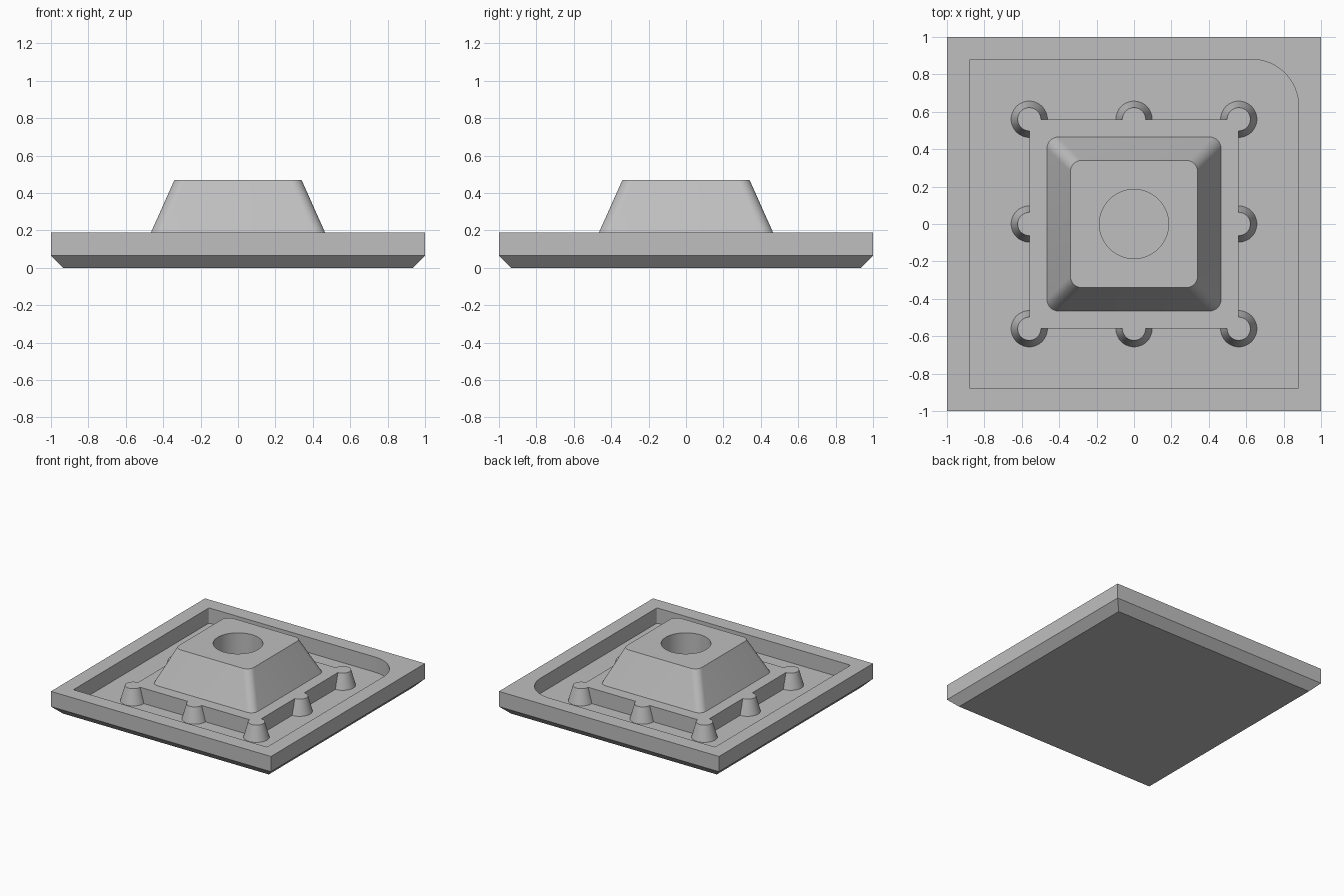
import bpy, bmesh, math

if "Cube" in bpy.data.objects:
    bpy.data.objects.remove(bpy.data.objects["Cube"], do_unlink=True)

FLOOR, RIM, TOP = 0.065, 0.19, 0.47

grey = bpy.data.materials.new("plain grey")
grey.use_nodes = True
colour = (0.52, 0.52, 0.52, 1)
grey.diffuse_color = colour
grey.node_tree.nodes["Principled BSDF"].inputs["Base Color"].default_value = colour


def rounded_square(half, radii, steps=8):
    """Outline from the back left (+x +y) corner, anticlockwise; radius 0 is sharp."""
    points = []
    for i, r in enumerate(radii):
        middle = math.pi / 4 + i * math.pi / 2
        cx = math.copysign(half - r, math.cos(middle))
        cy = math.copysign(half - r, math.sin(middle))
        for k in range(steps + 1 if r else 1):
            a = i * math.pi / 2 + k / steps * math.pi / 2
            points.append((cx + r * math.cos(a), cy + r * math.sin(a)))
    return points


def circle(radius, cx=0, cy=0, steps=48):
    angles = [2 * math.pi * k / steps for k in range(steps)]
    return [(cx + radius * math.cos(a), cy + radius * math.sin(a)) for a in angles]


def loft(name, sections):
    """Closed solid through (outline, height) sections."""
    bm = bmesh.new()
    rings = [[bm.verts.new((x, y, z)) for x, y in outline] for outline, z in sections]
    bm.faces.new(rings[0][::-1])
    bm.faces.new(rings[-1])
    for low, high in zip(rings, rings[1:]):
        for i in range(len(low)):
            j = (i + 1) % len(low)
            bm.faces.new((low[i], low[j], high[j], high[i]))
    mesh = bpy.data.meshes.new(name)
    bm.to_mesh(mesh)
    bm.free()
    mesh.materials.append(grey)
    obj = bpy.data.objects.new(name, mesh)
    bpy.context.collection.objects.link(obj)
    return obj


def select(obj):
    bpy.ops.object.select_all(action='DESELECT')
    obj.select_set(True)
    bpy.context.view_layer.objects.active = obj


def combine(obj, other, operation):
    mod = obj.modifiers.new("cut", 'BOOLEAN')
    mod.operation, mod.solver, mod.object = operation, 'EXACT', other
    select(obj)
    bpy.ops.object.modifier_apply(modifier=mod.name)
    bpy.data.objects.remove(other, do_unlink=True)


# Tray with a chamfered underside and a pocket that has one large round corner
sharp = (0, 0, 0, 0)
tray = loft("tray", [(rounded_square(0.935, sharp), 0),
                     (rounded_square(1, sharp), FLOOR),
                     (rounded_square(1, sharp), RIM)])
pocket_outline = rounded_square(0.88, (0.25, 0.01, 0.01, 0.01), 16)
pocket = loft("pocket_cutter", [(pocket_outline, FLOOR), (pocket_outline, RIM + 0.1)])
combine(tray, pocket, 'DIFFERENCE')

# Raised plinth with tapered studs at its corners and edge middles
plinth = loft("plinth", [(rounded_square(0.56, sharp), FLOOR),
                         (rounded_square(0.56, sharp), RIM)])
for x in (-0.56, 0, 0.56):
    for y in (-0.56, 0, 0.56):
        if x or y:
            stud = loft("stud", [(circle(0.097, x, y), FLOOR), (circle(0.062, x, y), RIM)])
            combine(plinth, stud, 'UNION')

# Tapered pedestal with a round socket
soft = (0.06,) * 4
pedestal = loft("pedestal", [(rounded_square(0.465, soft), RIM),
                             (rounded_square(0.34, soft), TOP)])
socket = loft("socket_cutter", [(circle(0.185), RIM - 0.1), (circle(0.185), TOP + 0.1)])
combine(pedestal, socket, 'DIFFERENCE')

for part in (tray, plinth, pedestal):
    select(part)
    bpy.ops.object.shade_smooth_by_angle(angle=math.radians(30))
